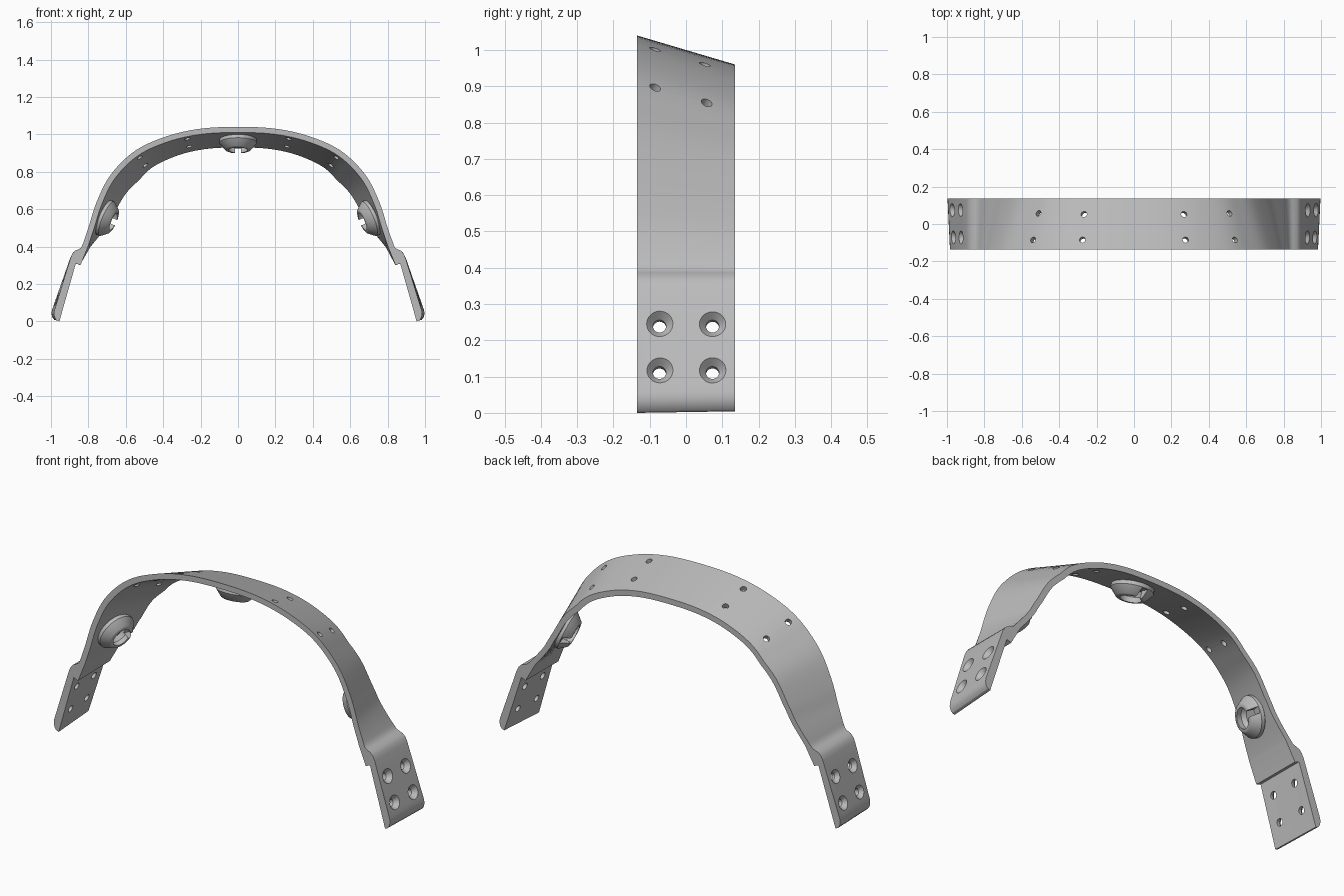
import bpy, bmesh
from mathutils import Vector, Matrix

cube = bpy.data.objects.get("Cube")
if cube:
    bpy.data.objects.remove(cube, do_unlink=True)

grey = bpy.data.materials.new("satin_grey")
grey.use_nodes = True
tone = (0.5, 0.5, 0.5, 1)
grey.diffuse_color = tone
grey.node_tree.nodes["Principled BSDF"].inputs["Base Color"].default_value = tone

HALF, THICK = 0.135, 0.03


def make_object(name, bm):
    bmesh.ops.recalc_face_normals(bm, faces=bm.faces)
    mesh = bpy.data.meshes.new(name)
    bm.to_mesh(mesh)
    bm.free()
    mesh.materials.append(grey)
    obj = bpy.data.objects.new(name, mesh)
    bpy.context.collection.objects.link(obj)
    return obj


def cut(obj, cutter):
    mod = obj.modifiers.new("cut", 'BOOLEAN')
    mod.operation, mod.solver, mod.object = 'DIFFERENCE', 'EXACT', cutter
    bpy.context.view_layer.objects.active = obj
    bpy.ops.object.modifier_apply(modifier=mod.name)
    bpy.data.objects.remove(cutter, do_unlink=True)


def smooth(obj):
    bpy.ops.object.select_all(action='DESELECT')
    obj.select_set(True)
    bpy.context.view_layer.objects.active = obj
    bpy.ops.object.shade_smooth_by_angle(angle=0.5)


def frame(origin, axis):
    """Matrix with z along axis and y as near the world y as possible."""
    z = Vector(axis).normalized()
    x = Vector((0, 1, 0)).cross(z).normalized()
    y = z.cross(x)
    m = Matrix((x, y, z)).transposed().to_4x4()
    m.translation = origin
    return m


def lathe(bm, profile, matrix, segs=32):
    """Spin a profile that starts and ends on the axis."""
    rings = []
    for r, z in profile:
        if r == 0:
            rings.append([bm.verts.new(matrix @ Vector((0, 0, z)))] * segs)
        else:
            rings.append([bm.verts.new(matrix @ (Matrix.Rotation(6.283185 * i / segs, 3, 'Z')
                          @ Vector((r, 0, z)))) for i in range(segs)])
    for a, b in zip(rings, rings[1:]):
        for i in range(segs):
            j = (i + 1) % segs
            bm.faces.new(list(dict.fromkeys((a[i], a[j], b[j], b[i]))))


# Outer curve of the arch at the front edge, smoothed through key points
keys = [Vector(p) for p in ((0, 1.04), (.2, 1.03), (.38, .99), (.55, .912), (.68, .785),
                            (.755, .64), (.80, .50), (.83, .41))]
ext = [Vector((-.2, 1.03))] + keys + [Vector((.86, .32))]
STEPS = 7
arch = []
for i in range(len(keys) - 1):
    p0, p1, p2, p3 = ext[i:i + 4]
    for k in range(STEPS):
        t = k / STEPS
        arch.append(0.5 * (2 * p1 + (p2 - p0) * t + (2 * p0 - 5 * p1 + 4 * p2 - p3) * t * t
                           + (3 * p1 - p0 - 3 * p2 + p3) * t ** 3))
arch.append(keys[-1])
normals = []
for i in range(len(arch)):
    d = arch[min(i + 1, len(arch) - 1)] - arch[max(i - 1, 0)]
    normals.append(Vector((-d.y, d.x)).normalized())
normals[0] = Vector((0, 1))
PLATE_N = Vector((.957, .29))


def inset(z):
    """How far the back edge sits inside the front edge at a height."""
    table = ((0, -.015), (.38, 0), (.53, .06), (.62, .08), (.85, .105), (1.04, .08))
    for (a, u), (b, v) in zip(table, table[1:]):
        if z <= b:
            return u + (v - u) * (z - a) / (b - a)
    return table[-1][1]


# Half section as (point, direction of inset, amount of inset)
outer = [(p, n, inset(p.y)) for p, n in zip(arch, normals)]
shoulder = [(.838, .395), (.85, .387), (.87, .378), (.885, .362), (.895, .34),
            (.983, .055), (.984, .035), (.978, .015), (.968, .004), (.955, 0),
            (.867, .31), (.842, .30)]
plate = [(Vector(p), PLATE_N, inset(p[1])) for p in shoulder]
inner = [(p - n * THICK, n, o) for p, n, o in outer]
loop = outer + plate + inner[::-1]
mirrored = [(Vector((-p.x, p.y)), Vector((-n.x, n.y)), o) for p, n, o in loop[1:-1]]
loop += mirrored[::-1]

# Band lofted from front section to back section
bm = bmesh.new()
front = [bm.verts.new((p.x, -HALF, p.y)) for p, n, o in loop]
back = [bm.verts.new((p.x - n.x * o, HALF, p.y - n.y * o)) for p, n, o in loop]
for i in range(len(loop)):
    j = (i + 1) % len(loop)
    bm.faces.new((front[i], front[j], back[j], back[i]))
caps = [bm.faces.new(front), bm.faces.new(back[::-1])]
bmesh.ops.triangulate(bm, faces=caps)
band = make_object("arched_band", bm)


def on_band(i, y):
    p, n, o = outer[i]
    q = p - n * o * (y + HALF) / (2 * HALF)
    return Vector((q.x, y, q.y))


def place(y, key, side):
    """Point and outward normal on the arch where key(point) is nearest zero."""
    i = min(range(1, len(outer) - 1), key=lambda k: abs(key(on_band(k, y))))
    along = on_band(i + 1, y) - on_band(i - 1, y)
    across = on_band(i, HALF) - on_band(i, -HALF)
    n = across.cross(along).normalized()
    if n.z < 0:
        n = -n
    flip = Vector((side, 1, 1))
    return on_band(i, y) * flip, n * flip


# Rivet holes through the arch and countersunk screw holes through the end plates
bm = bmesh.new()
rivet = [(0, -.08), (.016, -.08), (.016, .05), (0, .05)]
screw = [(0, -.08), (.018, -.08), (.018, -.022), (.037, .002), (.037, .05), (0, .05)]
for side in (1, -1):
    for x, y in ((.27, -.085), (.26, .052), (.54, -.085), (.505, .057)):
        pos, n = place(y, lambda p: p.x - x, side)
        lathe(bm, rivet, frame(pos, n), 20)
    for z in (.245, .117):
        for y in (-.073, .073):
            bulge = -inset(z) * (y + HALF) / (2 * HALF)
            px = .895 + (.34 - z) * .088 / .285 + bulge
            lathe(bm, screw, frame(Vector((side * px, y, z)), (side * .957, 0, .29)), 28)
cut(band, make_object("hole_cutter", bm))
smooth(band)

# Split snap sockets on the inside, open toward the back
socket = [(0, -.012), (.085, -.012), (.1, 0), (.1, .018), (.07, .054), (.062, .058),
          (.05, .058), (.056, .03), (.045, .008), (0, .008)]
top = (on_band(0, 0), Vector((0, .28, .96)))
for name, (pos, n) in (("top_socket", top),
                       ("left_socket", place(0, lambda p: p.z - .565, 1)),
                       ("right_socket", place(0, lambda p: p.z - .565, -1))):
    n = n.normalized()
    m = frame(pos - n * THICK, -n)
    bm = bmesh.new()
    lathe(bm, socket, m, 40)
    obj = make_object(name, bm)
    bm = bmesh.new()
    bmesh.ops.create_cube(bm, size=1, matrix=m @ Matrix.Translation((0, .08, .055))
                          @ Matrix.Diagonal((.032, .12, .07, 1)))
    cut(obj, make_object("slot_cutter", bm))
    smooth(obj)
